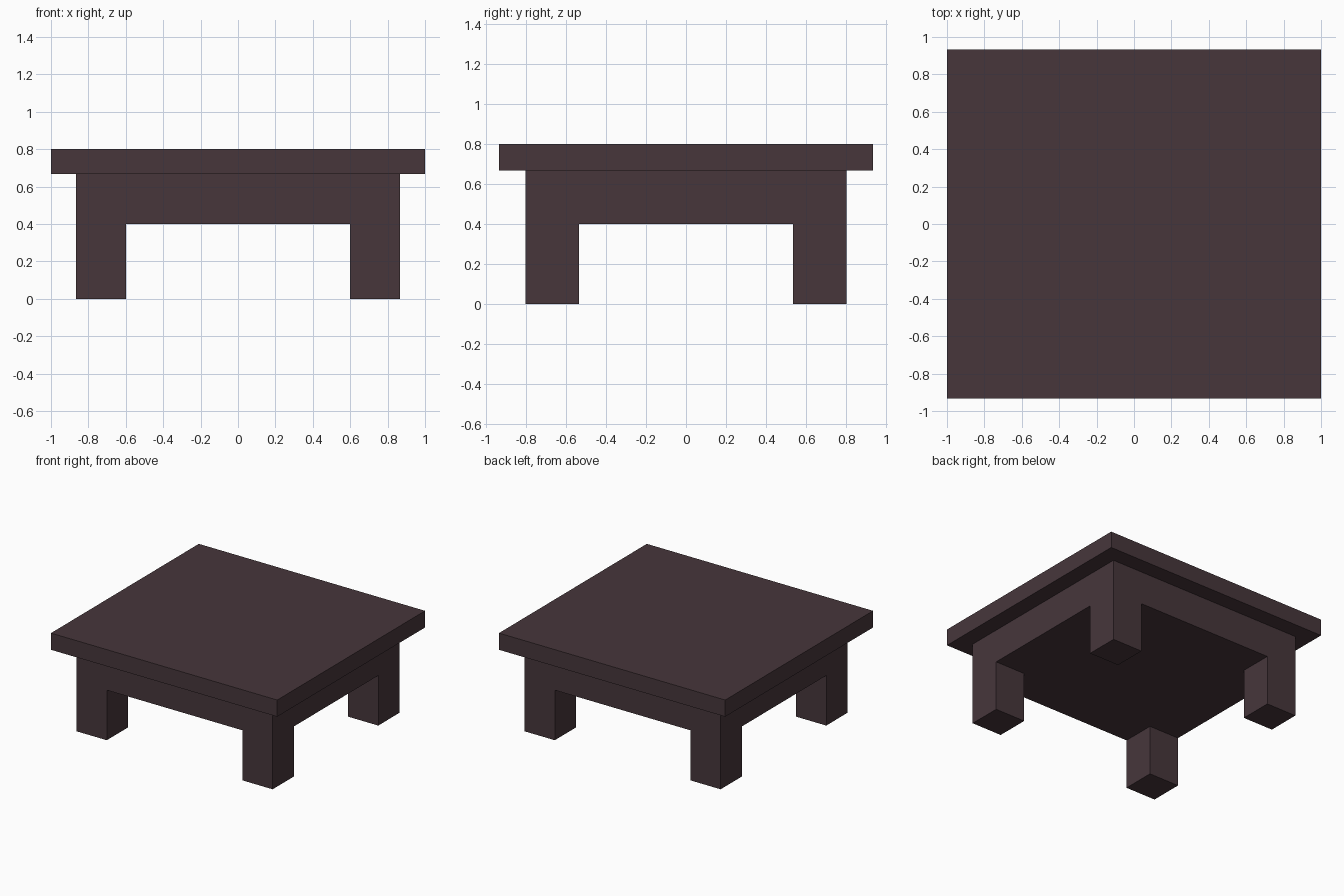
import bpy, bmesh, math

if "Cube" in bpy.data.objects:
    bpy.data.objects.remove(bpy.data.objects["Cube"])

wood = bpy.data.materials.new("dark_brown_wood")
wood.diffuse_color = (0.063, 0.037, 0.044, 1)
wood.use_nodes = True
wood.node_tree.nodes["Principled BSDF"].inputs["Base Color"].default_value = wood.diffuse_color


def finish(name, bm):
    bmesh.ops.recalc_face_normals(bm, faces=bm.faces)
    mesh = bpy.data.meshes.new(name)
    bm.to_mesh(mesh)
    bm.free()
    mesh.materials.append(wood)
    obj = bpy.data.objects.new(name, mesh)
    bpy.context.collection.objects.link(obj)
    return obj


def box(x, y, z0, z1):
    """Centred box with half sizes x, y between heights z0 and z1."""
    bm = bmesh.new()
    bmesh.ops.create_cube(bm, size=1)
    for v in bm.verts:
        v.co = (v.co.x * 2 * x, v.co.y * 2 * y, z1 if v.co.z > 0 else z0)
    return bm


TOP_X, TOP_Y = 1.0, 0.9333
BASE_X, BASE_Y = 0.8667, 0.8
LEG = 0.2667
APRON_BOTTOM, TOP_BOTTOM, HEIGHT = 0.4, 0.6667, 0.8

# Overhanging table top
finish("table_top", box(TOP_X, TOP_Y, TOP_BOTTOM, HEIGHT))

# Solid apron block, sliced along the inner sides of the legs
bm = box(BASE_X, BASE_Y, APRON_BOTTOM, TOP_BOTTOM)
cut_x, cut_y = BASE_X - LEG, BASE_Y - LEG
for s in (-1, 1):
    for co, no in (((s * cut_x, 0, 0), (1, 0, 0)), ((0, s * cut_y, 0), (0, 1, 0))):
        bmesh.ops.bisect_plane(bm, geom=bm.verts[:] + bm.edges[:] + bm.faces[:],
                               plane_co=co, plane_no=no)

# Four square legs pulled down from the corner faces
bm.normal_update()
corners = []
for f in bm.faces:
    c = f.calc_center_median()
    if f.normal.z < -0.5 and abs(c.x) > cut_x and abs(c.y) > cut_y:
        corners.append(f)
for f in bmesh.ops.extrude_discrete_faces(bm, faces=corners)["faces"]:
    for v in f.verts:
        v.co.z = 0

# Merge flush faces so apron and legs read as one piece
bmesh.ops.remove_doubles(bm, verts=bm.verts, dist=0.0001)
bmesh.ops.dissolve_limit(bm, angle_limit=math.radians(1),
                         verts=bm.verts, edges=bm.edges)
finish("apron_and_legs", bm)
